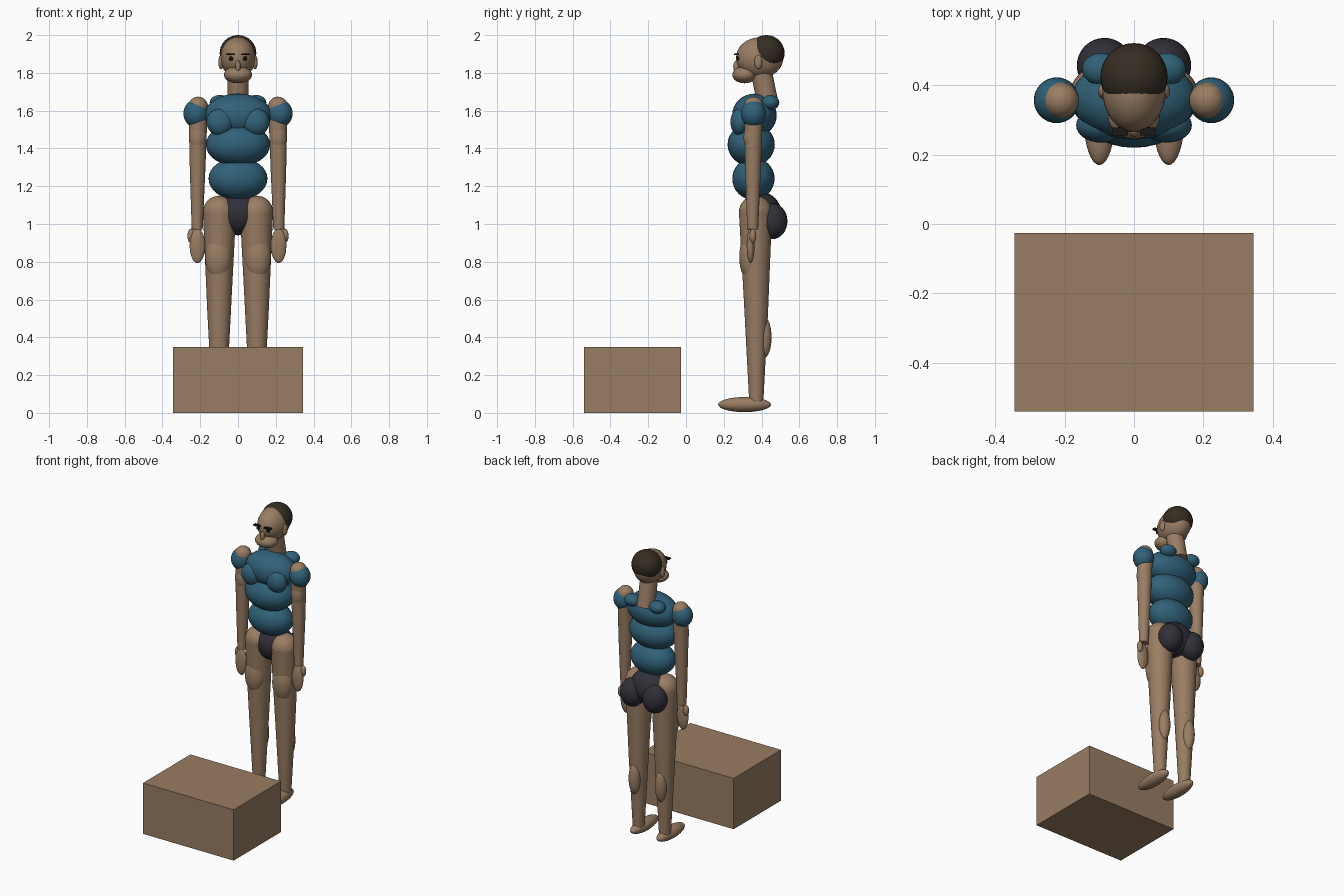
import bpy
from mathutils import Vector

cube = bpy.data.objects.get("Cube")
if cube:
    bpy.data.objects.remove(cube, do_unlink=True)


def material(name, rgb):
    m = bpy.data.materials.new(name)
    m.use_nodes = True
    colour = (*rgb, 1)
    m.diffuse_color = colour
    m.node_tree.nodes["Principled BSDF"].inputs["Base Color"].default_value = colour
    return m


skin = material("skin brown", (0.32, 0.205, 0.125))
wood = material("box brown", (0.32, 0.205, 0.125))
shirt = material("shirt blue", (0.03, 0.12, 0.19))
shorts = material("shorts charcoal", (0.031, 0.029, 0.04))
hair_mat = material("hair brown", (0.036, 0.026, 0.016))
black = material("brow black", (0.01, 0.009, 0.008))


def finish(name, mat, smooth=True):
    ob = bpy.context.object
    ob.name = name
    ob.data.materials.append(mat)
    if smooth:
        bpy.ops.object.shade_smooth_by_angle()
    return ob


def ball(name, mat, centre, radii, tilt=0):
    bpy.ops.mesh.primitive_uv_sphere_add(segments=32, ring_count=16, location=centre)
    ob = bpy.context.object
    ob.scale = radii
    ob.rotation_euler.x = tilt
    bpy.ops.object.transform_apply(location=False, rotation=False, scale=True)
    return finish(name, mat)


def box(name, mat, centre, size):
    bpy.ops.mesh.primitive_cube_add(size=1, location=centre)
    bpy.context.object.scale = size
    return finish(name, mat, False)


def tapered(name, mat, start, end, r1, r2):
    a, b = Vector(start), Vector(end)
    bpy.ops.mesh.primitive_cone_add(vertices=32, radius1=r1, radius2=r2,
                                    depth=(b - a).length, location=(a + b) / 2)
    bpy.context.object.rotation_euler = (b - a).to_track_quat('Z', 'Y').to_euler()
    return finish(name, mat)


# Plyometric box in front of the figure
box("jump_box", wood, (0, -0.283, 0.175), (0.69, 0.515, 0.35))

# Torso
ball("pelvis", shorts, (0, 0.395, 1.055), (0.13, 0.11, 0.115))
ball("belly", shirt, (0, 0.357, 1.24), (0.156, 0.112, 0.112))
ball("ribs", shirt, (0, 0.345, 1.42), (0.17, 0.125, 0.115))
ball("chest", shirt, (0, 0.362, 1.575), (0.18, 0.118, 0.115))

# Neck and head
tapered("neck", skin, (0, 0.437, 1.62), (0, 0.39, 1.85), 0.056, 0.056)
ball("head", skin, (0, 0.39, 1.88), (0.092, 0.125, 0.108))
ball("jaw", skin, (0, 0.31, 1.79), (0.075, 0.065, 0.045))
ball("hair", hair_mat, (0, 0.425, 1.905), (0.097, 0.097, 0.095))
ball("nose", skin, (0, 0.268, 1.833), (0.014, 0.018, 0.033))

# Paired parts
for side, s in (("left", 1), ("right", -1)):
    # Face
    ball(side + "_ear", skin, (s * 0.09, 0.383, 1.857), (0.014, 0.021, 0.038))
    ball(side + "_eye", black, (s * 0.037, 0.274, 1.876), (0.012, 0.009, 0.011))
    box(side + "_brow", black, (s * 0.04, 0.267, 1.898), (0.046, 0.024, 0.009))

    # Chest and upper back muscles
    ball(side + "_pectoral", shirt, (s * 0.095, 0.285, 1.54), (0.072, 0.05, 0.072))
    ball(side + "_trapezius", shirt, (s * 0.095, 0.447, 1.643), (0.055, 0.047, 0.04))

    # Arm
    ball(side + "_shoulder", skin, (s * 0.211, 0.357, 1.622), (0.052, 0.052, 0.052))
    ball(side + "_sleeve", shirt, (s * 0.223, 0.357, 1.585), (0.066, 0.066, 0.073))
    elbow = (s * 0.214, 0.355, 1.285)
    tapered(side + "_upper_arm", skin, (s * 0.211, 0.357, 1.622), elbow, 0.051, 0.041)
    ball(side + "_biceps", skin, (s * 0.213, 0.35, 1.46), (0.046, 0.045, 0.085))
    ball(side + "_elbow", skin, elbow, (0.041, 0.041, 0.041))
    tapered(side + "_forearm", skin, elbow, (s * 0.216, 0.353, 0.972), 0.041, 0.029)
    ball(side + "_hand", skin, (s * 0.215, 0.342, 0.885), (0.041, 0.021, 0.092))
    ball(side + "_thumb", skin, (s * 0.248, 0.354, 0.937), (0.02, 0.018, 0.038))

    # Leg
    hip, knee = (s * 0.098, 0.368, 1.062), (s * 0.1, 0.372, 0.545)
    ball(side + "_hip", skin, hip, (0.088, 0.088, 0.088))
    tapered(side + "_thigh", skin, hip, knee, 0.088, 0.063)
    ball(side + "_knee", skin, knee, (0.063, 0.063, 0.063))
    ball(side + "_quadriceps", skin, (s * 0.104, 0.337, 0.825), (0.07, 0.055, 0.125))
    tapered(side + "_shin", skin, knee, (s * 0.1, 0.372, 0.05), 0.063, 0.037)
    ball(side + "_calf", skin, (s * 0.1, 0.412, 0.4), (0.04, 0.041, 0.11))
    ball(side + "_foot", skin, (s * 0.1, 0.31, 0.044), (0.046, 0.14, 0.04))
    ball(side + "_glute", shorts, (s * 0.085, 0.457, 1.015), (0.08, 0.08, 0.095))
